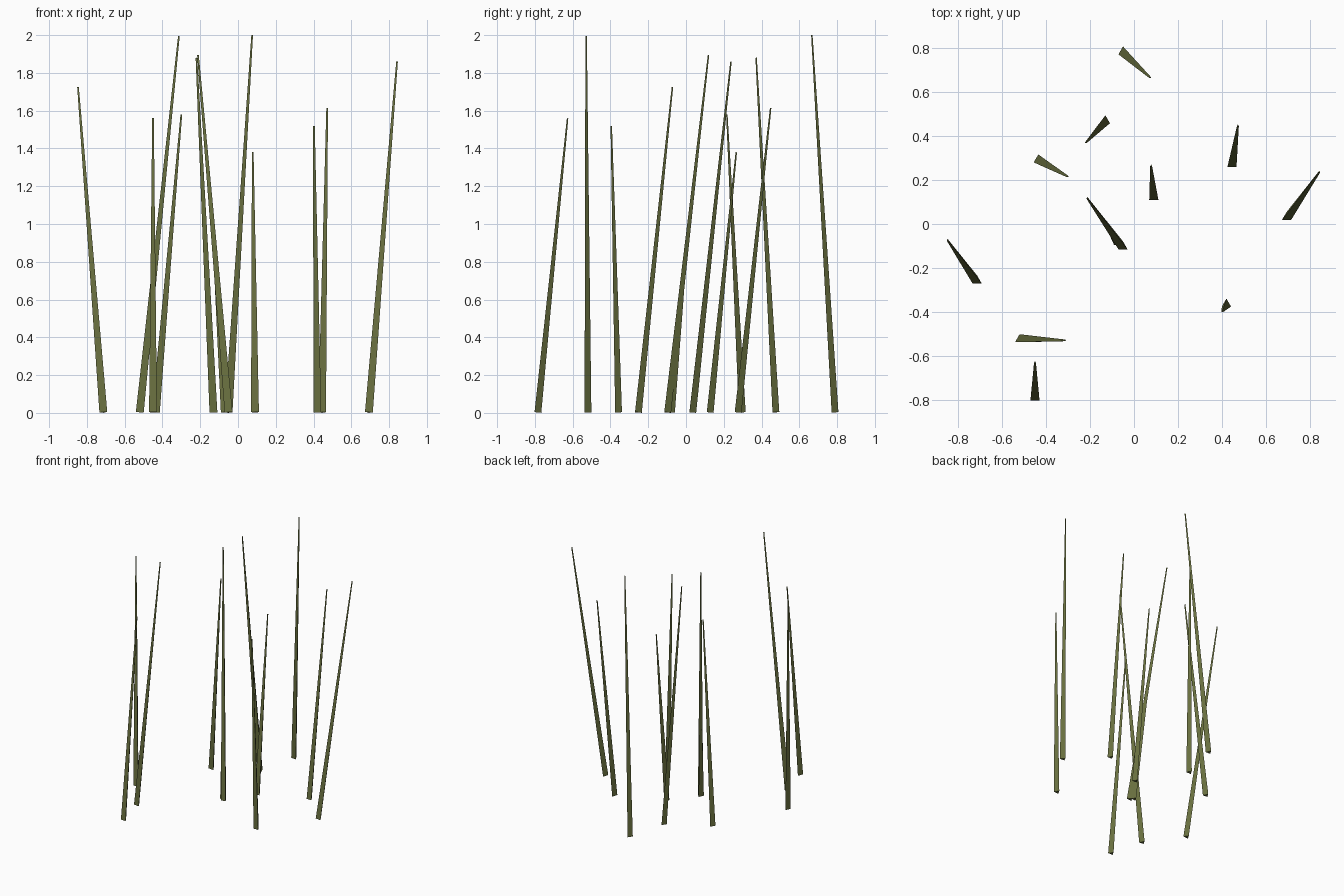
import bpy
from mathutils import Vector, Matrix

olive = bpy.data.materials.new("olive_green")
olive.diffuse_color = (0.14, 0.16, 0.05, 1)

# base x, base y, tip x, tip y, tip height
STALKS = [
    (-0.05, 0.783, 0.075, 0.665, 2.0),
    (-0.13, 0.47, -0.22, 0.37, 1.88),
    (-0.435, 0.292, -0.30, 0.215, 1.58),
    (0.09, 0.122, 0.078, 0.265, 1.38),
    (0.445, 0.27, 0.472, 0.447, 1.615),
    (0.693, 0.03, 0.842, 0.237, 1.86),
    (-0.05, -0.103, -0.212, 0.118, 1.895),
    (-0.07, -0.083, -0.134, 0.012, 1.0),
    (-0.713, -0.258, -0.847, -0.073, 1.725),
    (0.42, -0.363, 0.402, -0.397, 1.52),
    (-0.52, -0.525, -0.313, -0.53, 1.995),
    (-0.45, -0.79, -0.45, -0.628, 1.56),
]


# Three-sided tapering grass stalk leaning from base to tip
def stalk(i, bx, by, tx, ty, tz):
    base, tip = Vector((bx, by, 0.003)), Vector((tx, ty, tz))
    lean = tip - base
    bpy.ops.mesh.primitive_cone_add(vertices=3, radius1=0.024, radius2=0.005,
                                    depth=lean.length)
    ob = bpy.context.object
    ob.name = f"grass_stalk_{i:02d}"
    turn = Vector((0, 0, 1)).rotation_difference(lean).to_matrix().to_4x4()
    ob.matrix_world = Matrix.Translation((base + tip) / 2) @ turn
    ob.data.materials.append(olive)


for i, s in enumerate(STALKS, 1):
    stalk(i, *s)
